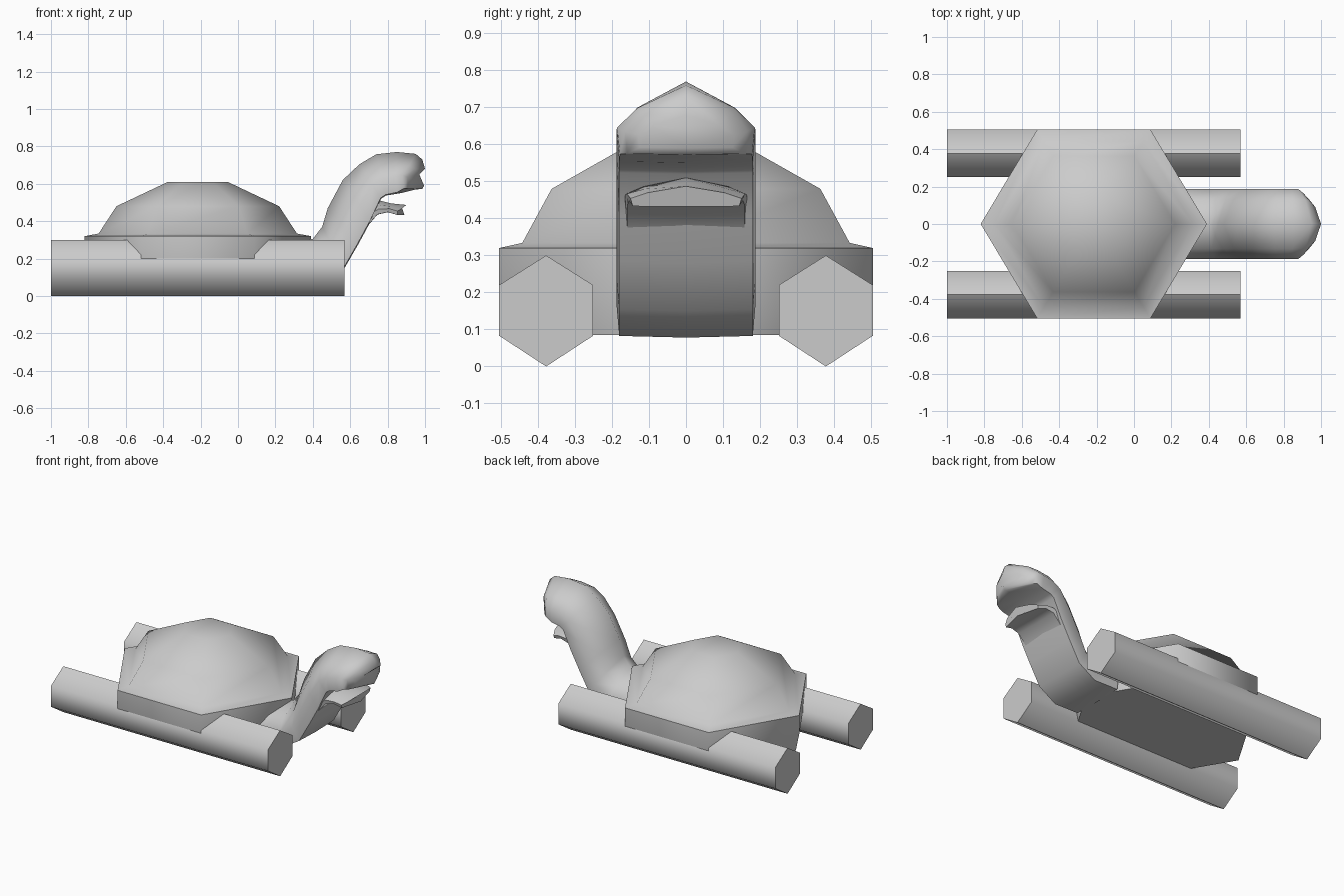
import bpy, bmesh, math

if "Cube" in bpy.data.objects:
    bpy.data.objects.remove(bpy.data.objects["Cube"])


def loft(name, rings):
    """Skin equal-length rings of points and cap both ends."""
    bm = bmesh.new()
    loops = [[bm.verts.new(p) for p in r] for r in rings]
    n = len(loops[0])
    for a, b in zip(loops, loops[1:]):
        for i in range(n):
            j = (i + 1) % n
            bm.faces.new((a[i], a[j], b[j], b[i]))
    bm.faces.new(loops[0])
    bm.faces.new(loops[-1])
    bmesh.ops.recalc_face_normals(bm, faces=bm.faces)
    mesh = bpy.data.meshes.new(name)
    bm.to_mesh(mesh)
    bm.free()
    obj = bpy.data.objects.new(name, mesh)
    bpy.context.collection.objects.link(obj)
    bpy.ops.object.select_all(action='DESELECT')
    obj.select_set(True)
    bpy.context.view_layer.objects.active = obj
    bpy.ops.object.shade_smooth_by_angle(angle=math.radians(63))
    return obj


def section(top, bottom, w, bow=0.0):
    """Peaked cross-section between two points in the xz plane; bow sweeps the sides back."""
    shape = [(0, 0), (.7, .32), (1, .6), (.96, .98)]
    shape += [(0, 1.0)] + [(-y, f) for y, f in reversed(shape[1:])]
    (tx, tz), (bx, bz) = top, bottom
    return [(tx + (bx - tx) * f - bow * y * y, y * w, tz + (bz - tz) * f)
            for y, f in shape]


def hexagon(r, z):
    return [(-.215 + r * math.cos(k * math.pi / 3),
             .964 * r * math.sin(k * math.pi / 3), z) for k in range(6)]


# Hexagonal body with stepped dome
loft("shell", [hexagon(r, z) for r, z in
               [(.58, .085), (.605, .2), (.605, .32), (.53, .334), (.435, .48), (.16, .61)]])

# Two hexagonal side floats
for side, label in ((-1, "front_float"), (1, "back_float")):
    profile = [(0, .3), (.127, .22), (.127, .083), (0, 0), (-.127, .083), (-.127, .22)]
    loft(label, [[(x, side * .378 + y, z) for y, z in profile] for x in (-1, .57)])

# Curved neck and upper head
loft("neck_and_head", [
    section((.26, .31), (.28, .08), .188),
    section((.40, .305), (.45, .078), .188),
    section((.45, .37), (.57, .15), .188),
    section((.48, .47), (.645, .28), .188),
    section((.56, .62), (.71, .40), .188),
    section((.65, .705), (.765, .52), .188),
    section((.74, .758), (.79, .537), .188),
    section((.85, .77), (.87, .55), .188, .02),
    section((.95, .76), (.95, .57), .186, .07),
    section((.985, .73), (.985, .572), .165, .08),
    section((1.0, .68), (.995, .59), .13, .06),
])

# Lower jaw
loft("lower_jaw", [
    section((.66, .5), (.69, .37), .165),
    section((.76, .51), (.745, .435), .165),
    section((.82, .495), (.80, .448), .16),
    section((.90, .487), (.89, .432), .15, .04),
])
